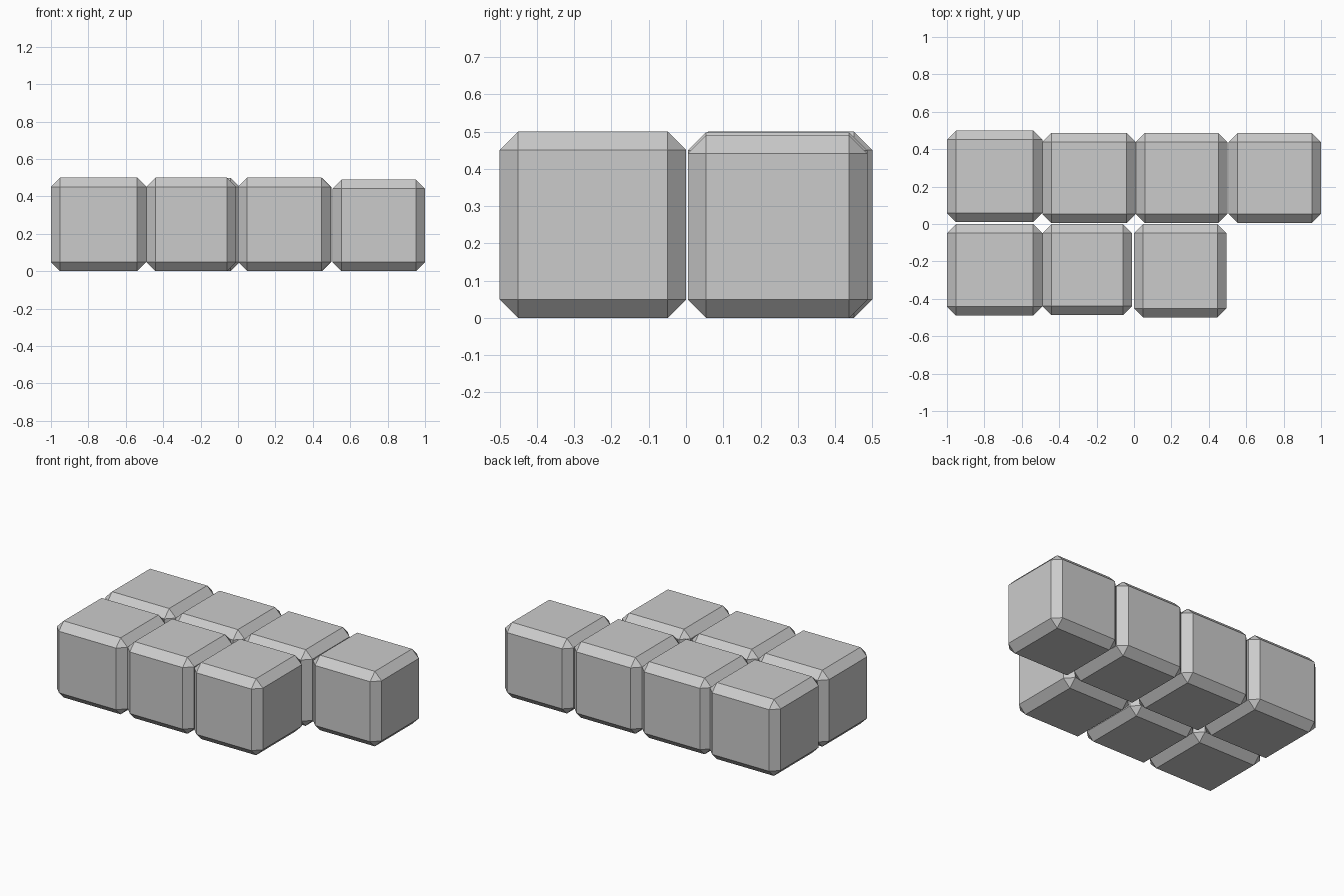
import bpy, bmesh
from mathutils import Vector

if "Cube" in bpy.data.objects:
    bpy.data.objects.remove(bpy.data.objects["Cube"])


def block(name, x0, x1, y0, y1, height, chamfer=0.049):
    """Box with every edge cut by a single flat chamfer."""
    bm = bmesh.new()
    bmesh.ops.create_cube(bm, size=1)
    bmesh.ops.scale(bm, vec=Vector((x1 - x0, y1 - y0, height)), verts=bm.verts)
    bmesh.ops.translate(bm, vec=Vector(((x0 + x1) / 2, (y0 + y1) / 2, height / 2)), verts=bm.verts)
    bmesh.ops.bevel(bm, geom=bm.edges[:], offset=chamfer, segments=1,
                    affect='EDGES', profile=0.5)
    mesh = bpy.data.meshes.new(name)
    bm.to_mesh(mesh)
    bm.free()
    obj = bpy.data.objects.new(name, mesh)
    bpy.context.collection.objects.link(obj)


# Back row of four: x range, y range, height
back = [(-1.0, -0.49, 0.01, 0.50, 0.50),
        (-0.49, 0.01, 0.005, 0.487, 0.498),
        (0.01, 0.50, 0.005, 0.487, 0.498),
        (0.505, 1.0, 0.005, 0.487, 0.49)]

# Front row of three, right end left open
front = [(-1.0, -0.49, -0.49, 0.0, 0.50),
         (-0.49, -0.01, -0.487, 0.0, 0.50),
         (0.0, 0.495, -0.50, 0.0, 0.50)]

for row, blocks in (("back", back), ("front", front)):
    for i, dims in enumerate(blocks):
        block(f"{row}_block_{i + 1}", *dims)
